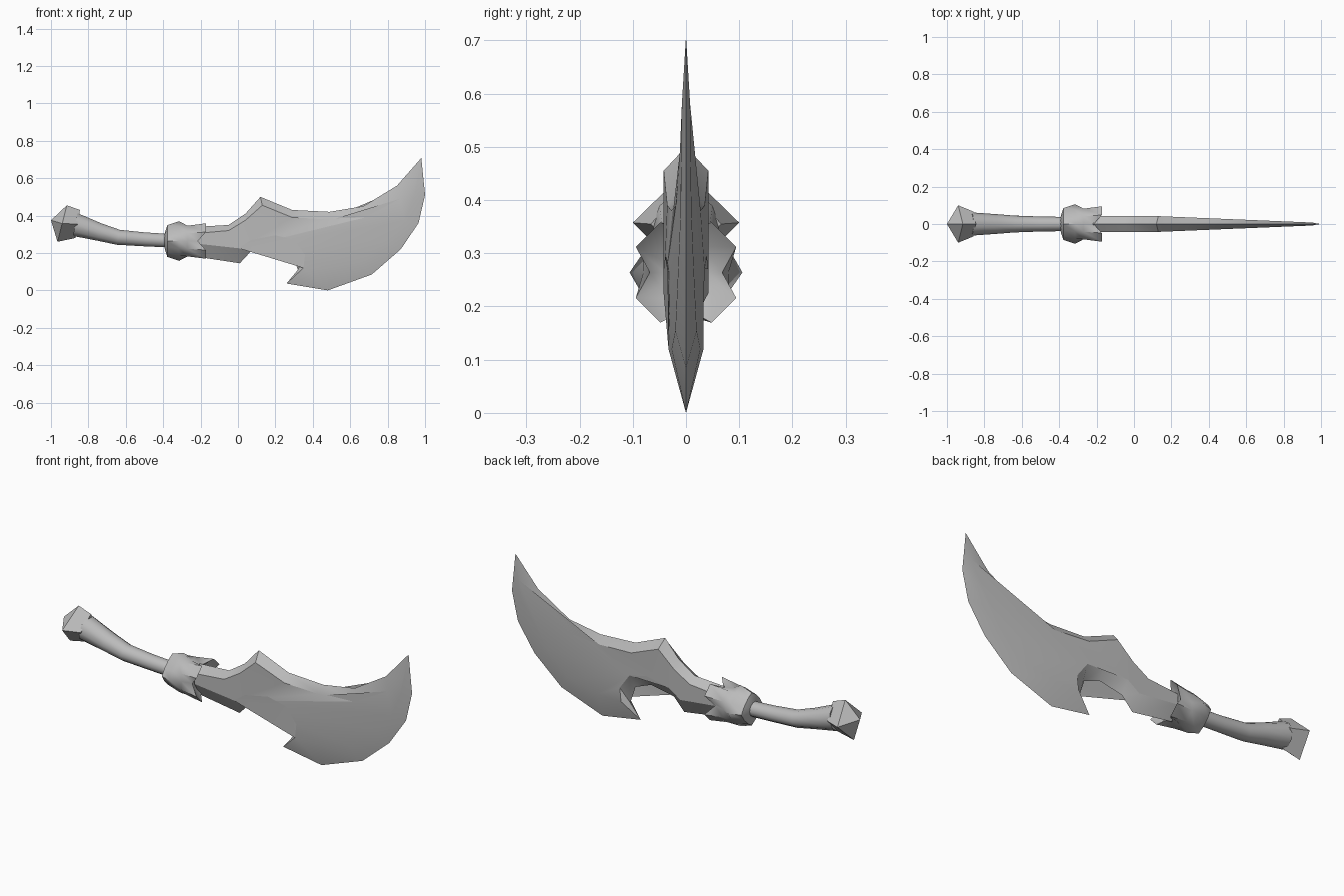
import bpy, bmesh, math
from mathutils import Vector

cube = bpy.data.objects.get("Cube")
if cube:
    bpy.data.objects.remove(cube, do_unlink=True)

metal = bpy.data.materials.new("grey metal")
metal.use_nodes = True
GREY = (0.5, 0.5, 0.5, 1.0)
metal.diffuse_color = GREY
metal.node_tree.nodes["Principled BSDF"].inputs["Base Color"].default_value = GREY


def finish(name, bm, smooth_angle=None):
    """Turn a bmesh into a shaded object."""
    bmesh.ops.recalc_face_normals(bm, faces=bm.faces[:])
    mesh = bpy.data.meshes.new(name)
    bm.to_mesh(mesh)
    bm.free()
    mesh.materials.append(metal)
    obj = bpy.data.objects.new(name, mesh)
    bpy.context.collection.objects.link(obj)
    if smooth_angle:
        bpy.ops.object.select_all(action='DESELECT')
        obj.select_set(True)
        bpy.context.view_layer.objects.active = obj
        bpy.ops.object.shade_smooth_by_angle(angle=math.radians(smooth_angle))
    return obj


def loft(name, rings, smooth_angle=None):
    """Skin a list of equal-sized point rings and cap both ends."""
    bm = bmesh.new()
    loops = [[bm.verts.new(p) for p in ring] for ring in rings]
    n = len(loops[0])
    for a, b in zip(loops, loops[1:]):
        for i in range(n):
            j = (i + 1) % n
            bm.faces.new((a[i], a[j], b[j], b[i]))
    bm.faces.new(loops[0])
    bm.faces.new(loops[-1])
    bmesh.ops.remove_doubles(bm, verts=bm.verts[:], dist=0.0005)
    return finish(name, bm, smooth_angle)


# Blade: sharp outline (x, z) paired with the inner line where the bevel ends
PAIRS = [
    ((-.22, .34), (-.22, .305)), ((-.05, .35), (-.05, .32)),
    ((.04, .41), (.04, .375)), ((.12, .50), (.13, .455)),
    ((.29, .43), (.29, .39)), ((.49, .42), (.48, .38)),
    ((.67, .45), (.68, .39)), ((.85, .56), (.865, .49)),
    ((.98, .708), (.955, .58)), ((1.0, .51), (.935, .48)),
    ((.965, .36), (.89, .37)), ((.87, .22), (.79, .27)),
    ((.715, .085), (.66, .155)), ((.48, 0), (.49, .12)),
    ((.26, .037), (.35, .12)), ((.32, .11), (.358, .19)),
    ((.29, .20), (.30, .27)), ((.20, .235), (.20, .295)),
    ((.07, .21), (.07, .27)), ((.01, .145), (.005, .225)),
    ((-.22, .18), (-.22, .25)),
]


def half_thickness(x):
    return .042 if x < .13 else .042 - .034 * (x - .13) / .82


bm = bmesh.new()
edge = [bm.verts.new((o[0], 0, o[1])) for o, _ in PAIRS]
n = len(PAIRS)
ends = []
for side in (-1, 1):
    inner = [bm.verts.new((p[0], side * half_thickness(p[0]), p[1])) for _, p in PAIRS]
    for i in range(n - 1):
        bm.faces.new((edge[i], edge[i + 1], inner[i + 1], inner[i]))
    flat = bm.faces.new(inner)
    bmesh.ops.triangulate(bm, faces=[flat])
    ends.append((inner[0], inner[-1]))
# hidden end inside the guard
bm.faces.new((edge[0], ends[0][0], ends[0][1], edge[-1], ends[1][1], ends[1][0]))
finish("blade", bm, 28)


# Grip: bent round bar, (x, z centre, radius in z, radius in y)
GRIP = [(-.87, .352, .064, .062), (-.74, .312, .049, .053),
        (-.64, .284, .042, .045), (-.50, .273, .039, .040), (-.37, .266, .038, .038)]
grip_rings = []
for k, (x, zc, rz, ry) in enumerate(GRIP):
    lean = .2 if k < 3 else .05
    grip_rings.append([(x + lean * rz * math.sin(t), ry * math.cos(t), zc + rz * math.sin(t))
                       for t in [math.tau * i / 10 for i in range(10)]])
loft("grip", grip_rings, 45)


# Pommel: four-sided cut gem, each ring running top, side, bottom, side
def diamond(top, bottom, half_y):
    mx, mz = (top[0] + bottom[0]) / 2, (top[1] + bottom[1]) / 2
    return [(top[0], 0, top[1]), (mx, half_y, mz), (bottom[0], 0, bottom[1]), (mx, -half_y, mz)]


bm = bmesh.new()
apex = bm.verts.new((-1, 0, .375))
wide = [bm.verts.new(p) for p in diamond((-.915, .455), (-.965, .26), .1)]
neck = [bm.verts.new(p) for p in diamond((-.845, .43), (-.87, .28), .066)]
for i in range(4):
    j = (i + 1) % 4
    bm.faces.new((apex, wide[i], wide[j]))
    bm.faces.new((wide[i], wide[j], neck[j], neck[i]))
bm.faces.new(neck)
finish("pommel", bm)


# Guard: bulb flaring into four corner prongs
def guard_ring(x_axis, r_axis, x_corner, r_corner):
    """Twelve points: one on each axis and two at each corner."""
    ring = []
    for q in range(4):
        for deg, x, r in ((0, x_axis, r_axis), (27, x_corner, r_corner), (63, x_corner, r_corner)):
            t = math.radians(deg + 90 * q)
            ring.append((x, r * math.cos(t), .264 + r * math.sin(t)))
    return ring


loft("guard", [
    guard_ring(-.392, .040, -.392, .040),
    guard_ring(-.378, .085, -.378, .072),
    guard_ring(-.315, .106, -.315, .088),
    guard_ring(-.270, .080, -.270, .092),
    guard_ring(-.215, .068, -.172, .106),
    guard_ring(-.235, .040, -.225, .055),
], 50)
